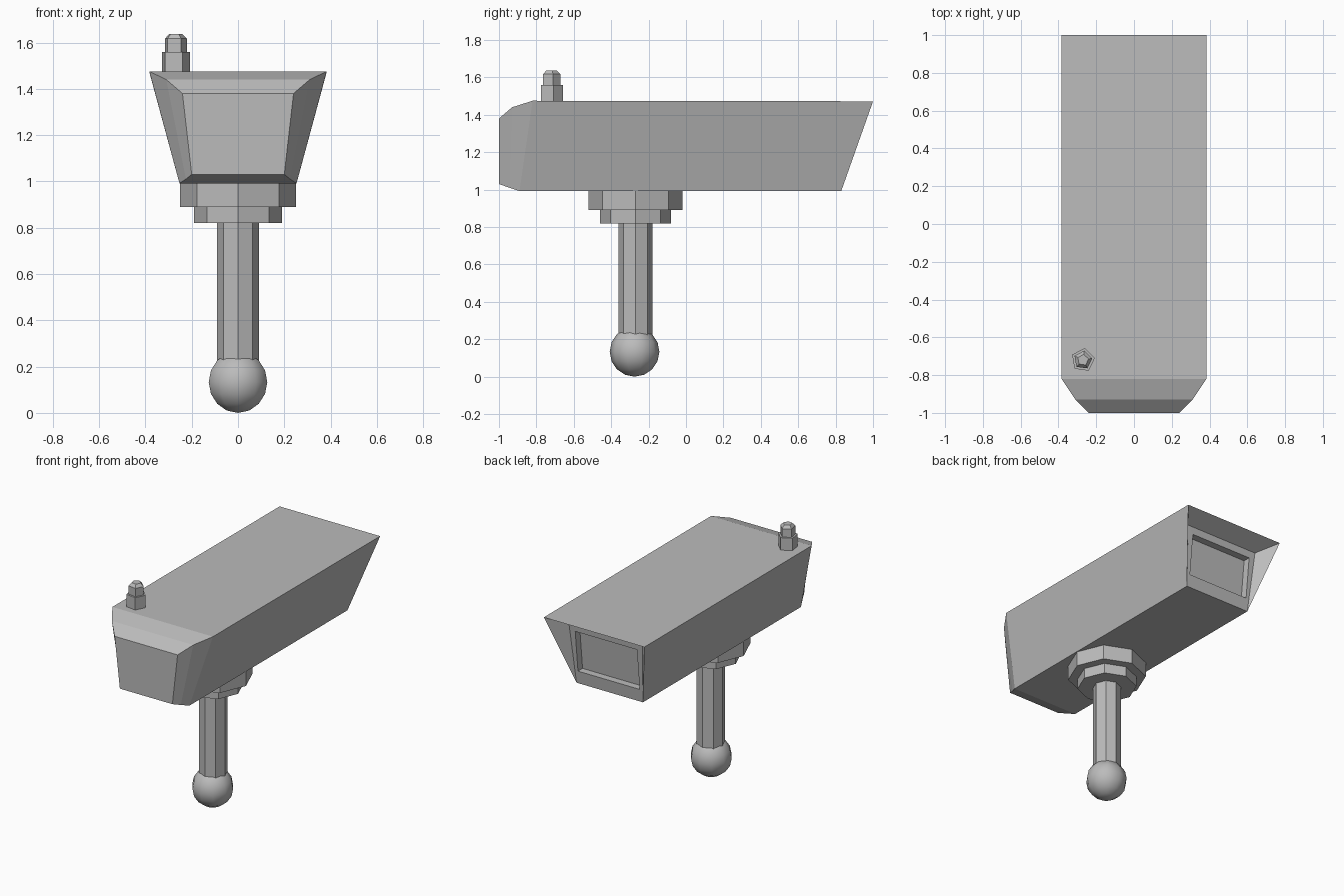
import bpy
import math

cube = bpy.data.objects.get("Cube")
if cube:
    bpy.data.objects.remove(cube, do_unlink=True)

grey = bpy.data.materials.new("plain grey")
grey.use_nodes = True
colour = (0.5, 0.5, 0.5, 1)
grey.diffuse_color = colour
grey.node_tree.nodes["Principled BSDF"].inputs["Base Color"].default_value = colour


def loft(name, rings):
    """Skin a list of equal-sized rings, closing both ends."""
    n = len(rings[0])
    verts = [p for ring in rings for p in ring]
    faces = [tuple(range(n))[::-1], tuple(range(len(verts) - n, len(verts)))]
    for r in range(len(rings) - 1):
        for i in range(n):
            j = (i + 1) % n
            faces.append((r * n + i, r * n + j, (r + 1) * n + j, (r + 1) * n + i))
    mesh = bpy.data.meshes.new(name)
    mesh.from_pydata(verts, [], faces)
    mesh.materials.append(grey)
    obj = bpy.data.objects.new(name, mesh)
    bpy.context.collection.objects.link(obj)
    # weld rings that share an edge, then make the normals agree
    bpy.ops.object.select_all(action='DESELECT')
    obj.select_set(True)
    bpy.context.view_layer.objects.active = obj
    bpy.ops.object.mode_set(mode='EDIT')
    bpy.ops.mesh.select_all(action='SELECT')
    bpy.ops.mesh.remove_doubles(threshold=0.0005)
    bpy.ops.mesh.normals_make_consistent(inside=False)
    bpy.ops.object.mode_set(mode='OBJECT')
    return obj


def section(top, bottom):
    """Mirrored four-cornered ring from a top and a bottom (x, y, z) corner."""
    (tx, ty, tz), (bx, by, bz) = top, bottom
    return [(bx, by, bz), (tx, ty, tz), (-tx, ty, tz), (-bx, by, bz)]


def lathe(name, x, y, sides, profile, turn=0):
    """Faceted round part from (radius, z) steps."""
    angles = [turn + math.tau * i / sides for i in range(sides)]
    return loft(name, [[(x + r * math.cos(a), y + r * math.sin(a), z) for a in angles]
                       for r, z in profile])


# Housing: bevelled front, tapered body, hooded back with a recessed window
loft("housing", [
    section((0.24, -1.0, 1.38), (0.2, -1.0, 1.03)),
    section((0.31, -0.93, 1.44), (0.225, -0.945, 1.01)),
    section((0.383, -0.82, 1.475), (0.253, -0.89, 0.992)),
    section((0.383, 1.0, 1.472), (0.253, 0.83, 0.992)),
    section((0.28, 0.875, 1.415), (0.253, 0.83, 0.992)),
    section((0.235, 0.87, 1.365), (0.235, 0.84, 1.08)),
    section((0.235, 0.82, 1.365), (0.235, 0.79, 1.08)),
])

# Mount: two octagonal collars and the pole
MOUNT_Y = -0.27
for name, radius, low, high in [("upper_collar", 0.25, 0.89, 0.995),
                                ("lower_collar", 0.19, 0.82, 0.89),
                                ("pole", 0.09, 0.15, 0.82)]:
    lathe(name, 0, MOUNT_Y, 8, [(radius, low), (radius, high)])

# Ball foot
bpy.ops.mesh.primitive_uv_sphere_add(segments=10, ring_count=8, radius=0.133,
                                     location=(0, MOUNT_Y - 0.005, 0.133))
ball = bpy.context.object
ball.name = "ball_foot"
ball.data.materials.append(grey)
bpy.ops.object.shade_smooth()

# Stepped five-sided stub on the roof
lathe("antenna", -0.27, -0.72, 5,
      [(0.064, 1.46), (0.064, 1.56), (0.05, 1.56), (0.05, 1.617), (0.03, 1.637)],
      math.radians(10))
